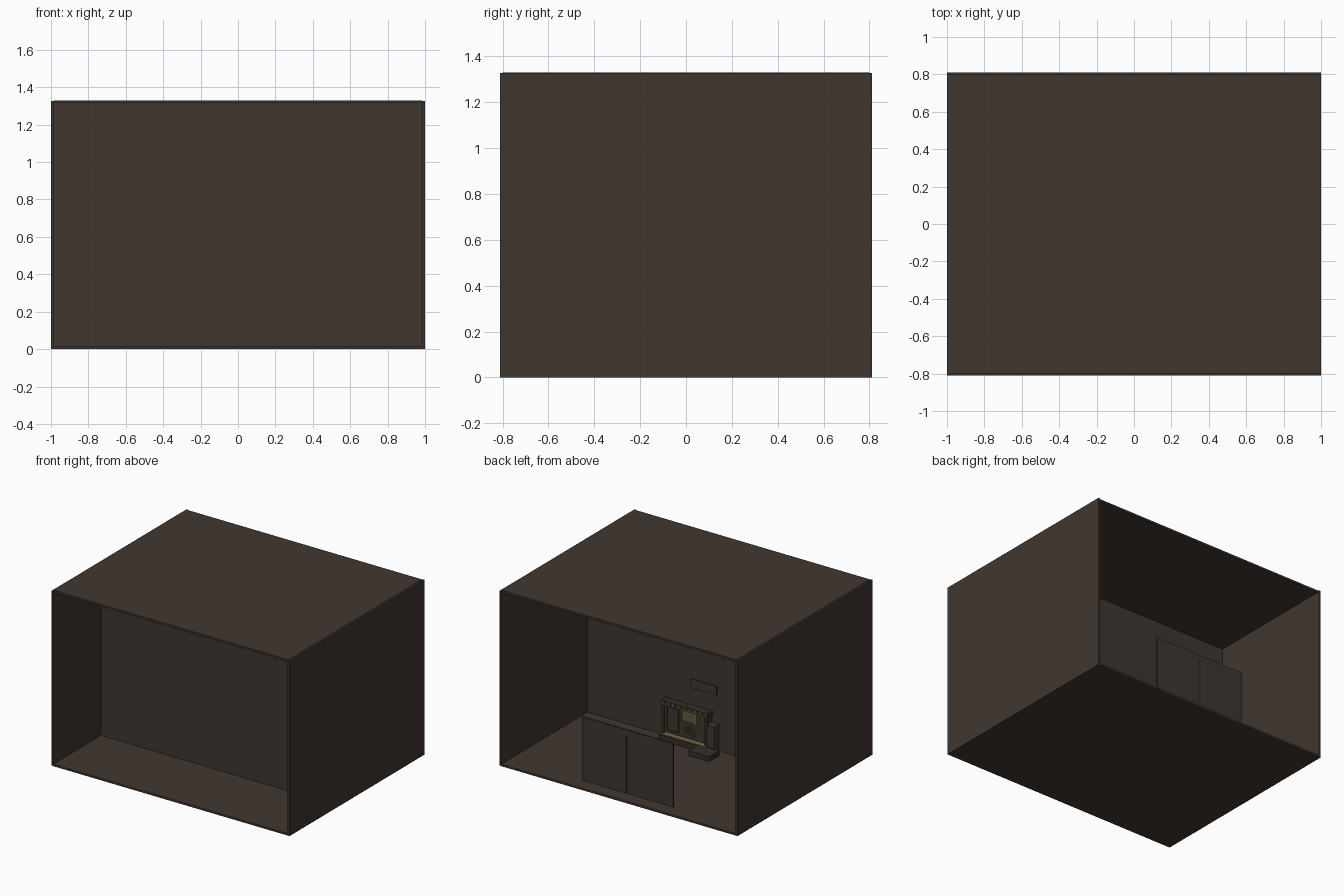
import bpy
import math

if "Cube" in bpy.data.objects:
    bpy.data.objects.remove(bpy.data.objects["Cube"], do_unlink=True)


def material(name, rgb):
    m = bpy.data.materials.new(name)
    m.use_nodes = True
    m.diffuse_color = (*rgb, 1)
    m.node_tree.nodes["Principled BSDF"].inputs["Base Color"].default_value = (*rgb, 1)
    return m


brown = material("dark_brown", (0.051, 0.038, 0.030))
gold = material("dull_gold", (0.20, 0.14, 0.065))
tan = material("tan_panel", (0.13, 0.095, 0.055))
umber = material("deep_umber", (0.035, 0.029, 0.022))


def box(name, x, y, z, mat):
    """Box from (min, max) ranges."""
    lo, hi = zip(x, y, z)
    bpy.ops.mesh.primitive_cube_add(size=1, location=[(a + b) / 2 for a, b in zip(lo, hi)])
    ob = bpy.context.object
    ob.name = name
    ob.scale = [b - a for a, b in zip(lo, hi)]
    bpy.ops.object.transform_apply(location=False, rotation=False, scale=True)
    ob.data.materials.append(mat)
    return ob


def frame(name, x, z, y, w, mat):
    """Four thin bars around a rectangle."""
    box(name + "_top", x, y, (z[1] - w, z[1]), mat)
    box(name + "_bottom", x, y, (z[0], z[0] + w), mat)
    for side, a in (("right", x[0]), ("left", x[1] - w)):
        box(name + "_" + side, (a, a + w), y, (z[0] + w, z[1] - w), mat)


# Room shell, open at front and back, split by a partition
W, D, H, T = 1.0, 0.81, 1.33, 0.015
box("floor", (-W + T, W - T), (-D, D), (0, T), brown)
box("ceiling", (-W + T, W - T), (-D + 0.01, D - 0.01), (H - T, H), brown)
for side, s in (("left", 1), ("right", -1)):
    box(side + "_wall", sorted((s * W, s * (W - T))), (-D, D), (0, H - 0.003), brown)
box("partition", (-W + T, W - T), (-0.237, -0.225), (T, H - T), brown)

# Low double screen with a centre post
for side, x in (("left", (0.012, 0.383)), ("right", (-0.383, -0.012))):
    box(side + "_screen_panel", x, (0.69, 0.702), (T, 0.495), brown)
box("screen_top_rail", (-0.012, 0.012), (0.69, 0.702), (0.445, 0.495), brown)
box("screen_post", (-0.012, 0.012), (0.69, 0.698), (T, 0.445), umber)

# Plaque on the partition
box("plaque", (-0.106, 0.114), (-0.225, -0.217), (0.437, 0.504), brown)

# Ornate cabinet against the partition
box("cabinet_back", (-0.06, 0.32), (-0.225, -0.185), (T, 0.28), brown)
box("cabinet_plinth", (-0.07, 0.33), (-0.225, -0.14), (T, 0.055), umber)
box("plinth_top", (-0.065, 0.325), (-0.225, -0.145), (0.055, 0.062), gold)
box("cabinet_cornice", (-0.07, 0.33), (-0.225, -0.165), (0.28, 0.305), umber)
box("cornice_trim", (-0.072, 0.332), (-0.168, -0.161), (0.278, 0.284), gold)
for i in range(9):
    x = -0.06 + i * 0.045
    box("cornice_tooth", (x, x + 0.018), (-0.168, -0.160), (0.288, 0.300), gold)
box("display", (0.03, 0.15), (-0.185, -0.165), (0.197, 0.27), tan)
frame("display_frame", (0.024, 0.156), (0.191, 0.276), (-0.185, -0.160), 0.008, gold)
frame("left_cabinet_panel", (0.19, 0.29), (0.08, 0.26), (-0.185, -0.180), 0.006, umber)

# Columns and finials
for x in (-0.05, 0.31):
    bpy.ops.mesh.primitive_cylinder_add(vertices=12, radius=0.010, depth=0.218,
                                        location=(x, -0.167, 0.171))
    bpy.context.object.name = "column"
    bpy.context.object.data.materials.append(umber)
for x in (-0.05, 0.13, 0.31):
    bpy.ops.mesh.primitive_cone_add(vertices=8, radius1=0.010, radius2=0, depth=0.03,
                                    location=(x, -0.19, 0.32))
    bpy.context.object.name = "finial"
    bpy.context.object.data.materials.append(gold)

# Round ornament with spokes
centre = (0.085, -0.165, 0.130)
bpy.ops.mesh.primitive_torus_add(major_radius=0.04, minor_radius=0.006, major_segments=24,
                                 minor_segments=8, location=centre,
                                 rotation=(math.pi / 2, 0, 0))
bpy.context.object.name = "round_ornament"
bpy.context.object.data.materials.append(gold)
for i in range(3):
    spoke = box("ornament_spoke", (0.047, 0.123), (-0.169, -0.163), (0.128, 0.132), gold)
    spoke.rotation_euler.y = i * math.pi / 3

# Side block and the low step in front of it
box("side_block", (-0.12, -0.06), (-0.225, -0.165), (T, 0.22), brown)
box("step", (-0.175, 0.0), (-0.15, -0.03), (0.025, 0.06), umber)
for x in (-0.165, -0.02):
    for y in (-0.145, -0.045):
        box("step_foot", (x, x + 0.012), (y, y + 0.012), (T, 0.025), gold)
